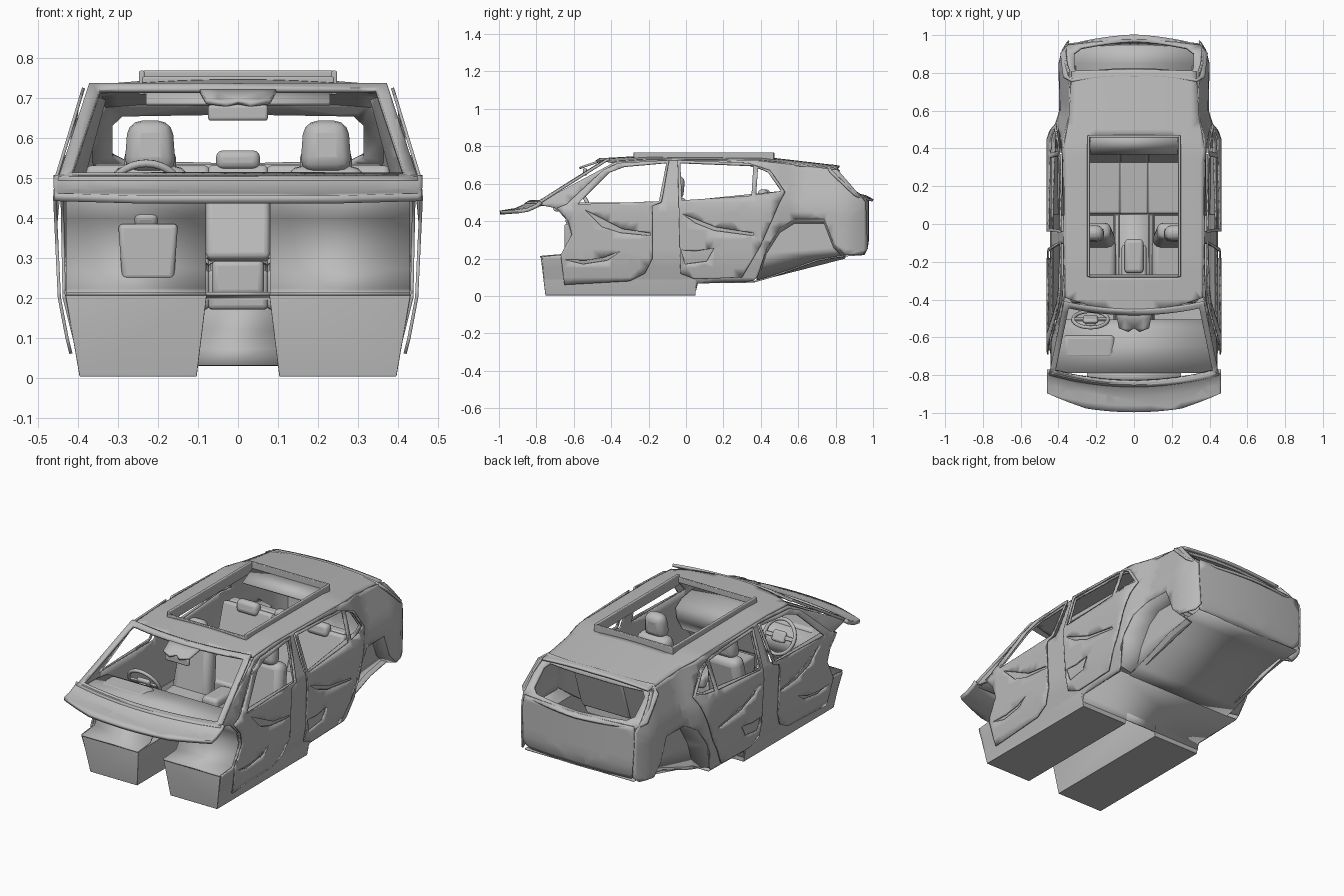
import bpy, bmesh, math
from mathutils import Vector, Matrix

cube = bpy.data.objects.get("Cube")
if cube:
    bpy.data.objects.remove(cube, do_unlink=True)

grey = bpy.data.materials.new("plain_grey")
grey.use_nodes = True
grey.diffuse_color = (0.5, 0.5, 0.5, 1)
grey.node_tree.nodes["Principled BSDF"].inputs["Base Color"].default_value = (0.5, 0.5, 0.5, 1)


def interp(t, keys, vals):
    if t <= keys[0]:
        return vals[0]
    for a, b, p, q in zip(keys, keys[1:], vals, vals[1:]):
        if t <= b:
            return p + (q - p) * (t - a) / (b - a)
    return vals[-1]


def finish(name, bm, thick=0.0, bevel=0.0, segments=3):
    bmesh.ops.recalc_face_normals(bm, faces=bm.faces[:])
    mesh = bpy.data.meshes.new(name)
    bm.to_mesh(mesh)
    bm.free()
    mesh.materials.append(grey)
    ob = bpy.data.objects.new(name, mesh)
    bpy.context.collection.objects.link(ob)
    if thick:
        mod = ob.modifiers.new("thickness", 'SOLIDIFY')
        mod.thickness, mod.offset = thick, 0
    if bevel:
        mod = ob.modifiers.new("rounding", 'BEVEL')
        mod.width, mod.segments = bevel, segments
    bpy.ops.object.select_all(action='DESELECT')
    ob.select_set(True)
    bpy.context.view_layer.objects.active = ob
    bpy.ops.object.shade_smooth_by_angle(angle=math.radians(35))
    return ob


def skin(name, outline, holes, place, thick=0.008, step=0.05):
    """Flat outline with holes, diced into a grid and bent into shape by place(u, v)."""
    bm = bmesh.new()
    for loop in [outline] + holes:
        vs = [bm.verts.new((u, v, 0)) for u, v in loop]
        for a, b in zip(vs, vs[1:] + vs[:1]):
            bm.edges.new((a, b))
    bmesh.ops.triangle_fill(bm, use_beauty=True, edges=bm.edges[:], normal=(0, 0, 1))
    reach = int(1 / step) + 1
    for axis in (Vector((1, 0, 0)), Vector((0, 1, 0))):
        for k in range(-reach, reach):
            bmesh.ops.bisect_plane(bm, geom=bm.verts[:] + bm.edges[:] + bm.faces[:],
                                   dist=1e-5, plane_co=axis * k * step, plane_no=axis)
    for v in bm.verts:
        v.co = place(v.co.x, v.co.y)
    return finish(name, bm, thick)


def strip(name, profile, x0, x1, thick=0.008):
    """Side profile drawn out across the width."""
    bm = bmesh.new()
    rows = [[bm.verts.new((x, y, z)) for y, z in profile] for x in (x0, x1)]
    for i in range(len(profile) - 1):
        bm.faces.new((rows[0][i], rows[0][i + 1], rows[1][i + 1], rows[1][i]))
    return finish(name, bm, thick)


def block(name, loc, size, bevel=0.02, tilt=0.0, taper=1.0):
    bm = bmesh.new()
    bmesh.ops.create_cube(bm, size=1)
    for v in bm.verts:
        if v.co.z > 0:
            v.co.x *= taper
        v.co = Vector(v.co[i] * size[i] for i in range(3))
    bm.transform(Matrix.Translation(loc) @ Matrix.Rotation(math.radians(tilt), 4, 'X'))
    return finish(name, bm, 0, bevel)


def both(half):
    """Complete a symmetric outline from its +x half."""
    return half + [(-x, v) for x, v in reversed(half) if x > 0]


def width(y, z):
    w = interp(z, [0, .1, .2, .45, .5, .73], [.385, .41, .435, .44, .435, .365])
    return w * interp(y, [.45, .6, .85, .92, .97], [1, .89, .9, .86, .79])


def roof_z(x, y):
    return interp(y, [-.46, -.2, .4, .83], [.73, .745, .74, .69]) - .02 * (x / .37) ** 2


arch = [(.38, .1), (.43, .25), (.5, .36), (.58, .41), (.74, .41), (.79, .28), (.85, .22)]
body = [(-.75, .01), (.04, .01), (.06, .07), (.36, .08)] + arch + [
    (.94, .22), (.97, .25), (.96, .5), (.81, .675), (.4, .72), (-.2, .725), (-.38, .715),
    (-.8, .49), (-.7, .47), (-.63, .4), (-.61, .33), (-.67, .22), (-.77, .21)]
body_holes = [[(-.61, .5), (-.42, .675), (-.33, .7), (-.1, .71), (-.13, .5)],
              [(-.03, .505), (-.04, .71), (.34, .695), (.44, .665), (.51, .56)]]
front_door = [(-.67, .22), (-.61, .33), (-.63, .4), (-.69, .47), (-.64, .49), (-.44, .675),
              (-.36, .71), (-.09, .725), (-.13, .5), (-.18, .48), (-.18, .2), (-.22, .12),
              (-.3, .08), (-.65, .06)]
front_glass = [(-.58, .49), (-.41, .66), (-.33, .69), (-.105, .71), (-.145, .505)]
rear_door = [(-.045, .725), (.33, .71), (.45, .67), (.53, .555), (.5, .5), (.4, .27),
             (.3, .1), (.05, .09), (-.03, .12)]
rear_glass = [(-.022, .51), (-.03, .71), (.36, .695), (.35, .535)]
quarter_glass = [(.375, .54), (.385, .685), (.44, .66), (.51, .56)]
front_rest = [(-.54, .46), (-.45, .37), (-.35, .338), (-.19, .322), (-.19, .336), (-.34, .358)]
front_pocket = [(-.65, .195), (-.55, .17), (-.42, .19), (-.35, .24), (-.44, .205), (-.54, .19)]
rear_rest = [(-.02, .44), (.05, .39), (.15, .35), (.36, .322), (.36, .336), (.16, .368)]
rear_pocket = [(-.025, .245), (-.005, .17), (.11, .185), (.15, .255), (.05, .24)]

for s, side in ((1, "left"), (-1, "right")):
    def on_body(y, z):
        return Vector((s * width(y, z), y, z))

    def on_door(y, z):
        gap = interp(z, [.1, .2, .35, .5], [.018, .012, .016, .02])
        return Vector((s * (width(y, z) + gap), y, z))

    # Body side, and doors with trim recesses
    skin(side + "_body_side", body, body_holes, on_body)
    skin(side + "_front_door", front_door, [front_glass, front_rest, front_pocket], on_door)
    skin(side + "_rear_door", rear_door,
         [rear_glass, quarter_glass, rear_rest, rear_pocket], on_door)

    # Wheel housing: rim strip and inner wall
    bm = bmesh.new()
    outer = [bm.verts.new((s * width(y, z), y, z)) for y, z in arch]
    inner = [bm.verts.new((s * .31, y, z - .02)) for y, z in arch]
    for i in range(len(arch) - 1):
        bm.faces.new((outer[i], outer[i + 1], inner[i + 1], inner[i]))
    bm.faces.new(inner)
    finish(side + "_wheel_housing", bm, .006)

    # Footwell tub, open on top
    bm = bmesh.new()
    bmesh.ops.create_cube(bm, size=1)
    for v in bm.verts:
        top = v.co.z > 0
        v.co.x = s * ((.43 if top else .395) if v.co.x > 0 else (.08 if top else .105))
        v.co.y = (-.775 if top else -.75) if v.co.y < 0 else .05
        v.co.z = .21 if top else .005
    bmesh.ops.delete(bm, geom=[f for f in bm.faces if f.calc_center_median().z > .2],
                     context='FACES_ONLY')
    finish(side + "_footwell", bm, .006, .015)

    # Firewall rising from the footwell, and the seats
    strip(side + "_firewall", [(-.78, .21), (-.665, .22), (-.63, .27), (-.61, .33), (-.63, .4),
                               (-.69, .47)], s * .08, s * .43)
    block(side + "_seat_cushion", (s * .22, -.25, .21), (.25, .34, .1), .035, 5)
    block(side + "_seat_back", (s * .22, -.06, .37), (.24, .09, .32), .035, -10, .8)
    block(side + "_headrest", (s * .22, -.05, .578), (.13, .08, .13), .035, -6, .85)
    block(side + "_rear_headrest", (s * .22, .41, .535), (.13, .055, .07), .022, -12)
    block(side + "_rear_cushion", (s * .225, .21, .23), (.31, .31, .1), .015, 4)
    block(side + "_rear_back", (s * .225, .4, .39), (.31, .08, .28), .015, -18)

# Roof with a raised sunroof surround
opening = [(.235, -.27), (.235, .46), (-.235, .46), (-.235, -.27)]
roof = both([(0, -.465), (.2, -.445), (.365, -.39), (.37, .42), (.345, .55), (.33, .81), (0, .82)])
skin("roof", roof, [opening], lambda x, y: Vector((x, y, roof_z(x, y))), .012)
for s in (-1, 1):
    block("sunroof_rail", (s * .241, .095, .738), (.014, .75, .06), .004)
for y, tall in ((-.275, .03), (.465, .06)):
    block("sunroof_crossbar", (0, y, .738), (.48, .014, tall), .004)
strip("sunroof_inner_lip", [(.46, .73), (.37, .685)], -.23, .23)


# Windscreen frame and the cowl below it
def bowed(x, v, z, depth=.06):
    return Vector((x, v - depth * (1 - (x / .44) ** 2), z))


skin("windscreen_frame", [(.45, -.8), (.37, -.39), (-.37, -.39), (-.45, -.8)],
     [[(.415, -.77), (.345, -.42), (-.345, -.42), (-.415, -.77)]],
     lambda x, v: bowed(x, v, interp(v, [-.8, -.4], [.49, .73])), .014)
skin("cowl", [(.46, -.9), (.46, -.78), (-.46, -.78), (-.46, -.9), (-.25, -.935), (.25, -.935)], [],
     lambda x, v: bowed(x, v, interp(v, [-.94, -.82, -.78], [.445, .465, .5])), .02)
skin("mirror_bracket", [(.1, -.45), (.08, -.55), (.03, -.57), (0, -.55), (-.03, -.57),
                        (-.08, -.55), (-.1, -.45)], [],
     lambda x, y: Vector((x, y, interp(y, [-.58, -.45], [.68, .725]))), .012)
block("rear_view_mirror", (0, -.54, .663), (.15, .02, .04), .008)

# Rear window frame, tail panel and floor
skin("rear_window_frame",
     both([(0, .78), (.33, .79), (.375, .825), (.39, .95), (.35, .985), (0, 1)]),
     [both([(0, .82), (.29, .825), (.315, .85), (.315, .935), (.28, .955), (0, .965)])],
     lambda x, v: Vector((x, v - .05 * (x / .39) ** 2,
                          interp(v, [.78, .97, 1], [.7, .525, .51]))), .014)
skin("tail_panel", both([(0, .22), (.31, .22), (.35, .26), (.355, .45), (.34, .53), (0, .53)]), [],
     lambda x, z: Vector((x, .975 - .025 * (x / .36) ** 2 - max(0, .27 - z) * .5, z)))
strip("rear_floor", [(.36, .075), (.45, .1), (.7, .19), (.85, .215), (.95, .222)], -.34, .34)
strip("rear_floor_step", [(.05, .03), (.06, .07), (.37, .075)], -.4, .4)
strip("centre_tunnel", [(-.55, .21), (-.3, .205), (.05, .2)], -.1, .1)
strip("tunnel_end", [(.05, .03), (.06, .07), (.085, .12), (.09, .2)], -.1, .1)

# Dashboard, console and bench centre
strip("dash_front", [(-.85, .463), (-.78, .483)], -.25, .25)
strip("dash_top", [(-.79, .485), (-.65, .485), (-.56, .47), (-.51, .44), (-.52, .38),
                   (-.57, .3)], -.42, .42)
block("instrument_hood", (-.24, -.65, .474), (.3, .12, .04), .018, 4, .85)
block("centre_stack", (0, -.54, .37), (.16, .05, .16), .015, -15)
block("console", (0, -.32, .25), (.13, .42, .09), .015)
block("console_armrest", (0, -.17, .3), (.1, .18, .07), .02)
block("bench_centre_cushion", (0, .21, .23), (.15, .31, .1), .012, 4)
block("bench_centre_back", (0, .4, .39), (.15, .08, .28), .012, -18)
block("centre_headrest", (0, .42, .545), (.11, .055, .048), .018)
block("bench_shelf", (0, .455, .52), (.72, .05, .03), .01)

# Steering wheel with hub, spokes and column
hub = Vector((-.23, -.505, .455))
bpy.ops.mesh.primitive_torus_add(major_radius=.092, minor_radius=.01, major_segments=32,
                                 minor_segments=8, location=hub,
                                 rotation=(math.radians(-62), 0, 0))
rim = bpy.context.object
rim.name = "steering_wheel_rim"
rim.data.materials.append(grey)
bpy.ops.object.shade_smooth_by_angle(angle=math.radians(60))
block("steering_hub", hub, (.08, .025, .06), .012, 28)
block("steering_spokes", hub, (.18, .012, .022), .004, 28)
block("steering_column", hub + Vector((0, -.07, -.04)), (.06, .14, .05), .015, 25)
block("column_cover", (-.225, -.625, .315), (.13, .05, .14), .012, 0, 1.15)
